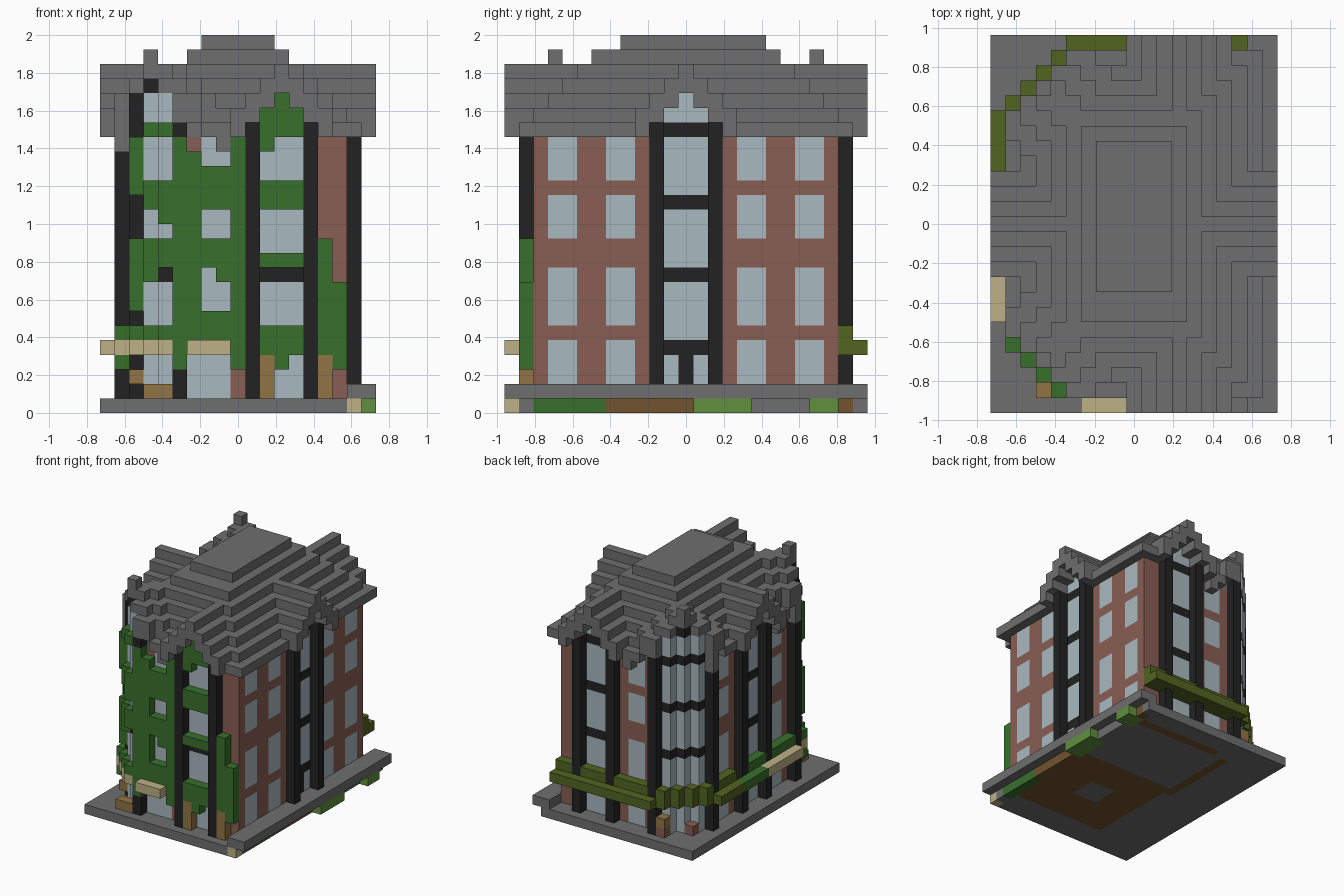
import bpy
import bmesh
from mathutils import Vector

if "Cube" in bpy.data.objects:
    bpy.data.objects.remove(bpy.data.objects["Cube"], do_unlink=True)

# part name -> (material name, colour)
PARTS = {
    "base_and_roof": ("slate_grey", "6e6e6e"),
    "brick_walls": ("brick_red", "895e54"),
    "pillars_and_bars": ("iron_black", "222222"),
    "window_glass": ("pale_glass", "a9b9bf"),
    "ivy": ("ivy_green", "38702c"),
    "back_ledge": ("olive", "526420"),
    "front_ledge": ("sandstone", "bdb187"),
    "planters": ("ochre", "917545"),
    "soil": ("soil_brown", "73532f"),
    "grass": ("grass_green", "61903e"),
}
STONE, BRICK, IRON, GLASS, IVY, OLIVE, SAND, POT, SOIL, GRASS = PARTS
NX, NY, NZ = 19, 25, 26
U = 2 / NZ
cells = {}


def block(part, i, j, k):
    """Fill an inclusive range of cells; each range is a number or a pair."""
    ri, rj, rk = [range(r[0], r[1] + 1) if isinstance(r, tuple) else (r,) for r in (i, j, k)]
    for a in ri:
        for b in rj:
            for c in rk:
                cells[a, b, c] = part


def corner(i, j):
    """Steps in from the two cut corners on the right-hand side."""
    return i + min(j, NY - 1 - j)


# wall frames: distance along the wall and depth -> grid column
SIDES = {
    "front": lambda u, d: (u, d),
    "back": lambda u, d: (u, NY - 1 - d),
    "right": lambda u, d: (d, u),
    "left": lambda u, d: (NX - 1 - d, u),
}
FLOORS = [(1, 4), (6, 9), (12, 14), (16, 18)]
BARS = (4, 9, 14, 19)

# base slab with raised kerb along the left side
block(STONE, (0, 17), (0, 24), 0)
block(SOIL, (6, 17), (7, 12), 0)
block(SOIL, (6, 16), (3, 13), 0)
block(STONE, (10, 12), (7, 9), 0)
block(SOIL, 5, (13, 21), 0)
block(SOIL, (7, 16), 22, 0)
block(SOIL, 17, 23, 0)
block(SAND, 17, 0, 0)
block(IVY, 17, (2, 6), 0)
block(GRASS, (17, 18), (13, 16), 0)
block(GRASS, (17, 18), (21, 22), 0)
block(STONE, (17, 18), (0, 24), 1)

# solid brick body
for i in range(2, 17):
    for j in range(2, 23):
        if corner(i, j) >= 6:
            block(BRICK, i, j, (1, 19))

# stepped hip roof, left open over the gable fronts
for n, k in enumerate(range(19, 25), 1):
    for i in range(n, NX - n):
        for j in range(n, NY - n):
            depth_y = min(j, NY - 1 - j)
            depth_x = min(i, NX - 1 - i)
            gable = (depth_y <= 2 and abs(i - 12) <= 2) or (depth_x <= 2 and abs(j - 12) <= 2)
            if corner(i, j) >= 8 and not gable:
                block(STONE, i, j, k)
block(STONE, (7, 11), (8, 17), 25)

# gabled bays with pillars, bars and glass
for name, at in SIDES.items():
    for w in range(-3, 4):
        for d in range(6):
            block(STONE, *at(12 + w, d), (22 - abs(w), 23 - abs(w)))
    if name != "left":
        for d in (1, 2):
            block(STONE, *at(8, d), (18 if d == 1 else 19, 19))
    for u in (11, 12, 13):
        for k in range(1, 22 if u == 12 else 21):
            block(IRON if k in BARS else GLASS, *at(u, 2), k)
    for u in (10, 14):
        block(IRON, *at(u, 1), (1, 19))
    if name == "left":
        block(IRON, *at(12, 2), (2, 3))
    # paired windows in the brick
    starts = {"left": (3, 7, 16, 20), "right": (7, 16)}.get(name, (7,))
    for u in starts:
        for floor in FLOORS:
            for v in (u, u + 1):
                block(GLASS, *at(v, 2), floor)
block(GLASS, 6, 2, (1, 3))

# cut corners: glazed steps, pillars, small gable and finial
for flip in (False, True):
    def y(j):
        return NY - 1 - j if flip else j
    for i in (2, 3, 4):
        top = 22 if i == 3 else 21
        for k in range(1, top + 1):
            block(IRON if k in BARS or k == 22 else GLASS, i, y(6 - i), k)
    if not flip:
        block(IRON, 2, 4, (1, 21))
    block(IRON, 5, y(1), (1, 19))
    block(IRON, 1, y(5), (1, 17))
    block(STONE, 1, y(5), (18, 19))
    for i in range(1, 8):
        for j in range(1, 8):
            d = abs(i - j)
            if i + j >= 6 and d <= 5:
                low = 23 if d <= 1 else 22 if d <= 3 else 20
                block(STONE, i, y(j), (low, 21 if d >= 4 else 23 if d <= 1 else 22))
                if i + j >= 7 and min(i, j) > 1:
                    block(STONE, i, y(j), (19, low))
    block(STONE, 3, y(3), 24)

# olive ledge wrapping the back
block(OLIVE, (5, 16), 24, 4)
block(OLIVE, (6, 16), 23, (4, 5))
block(OLIVE, 0, (16, 19), 4)
block(OLIVE, 1, (16, 18), (4, 5))
for i in range(1, 5):
    block(OLIVE, i, 19 + i, (4, 5))
for u in (10, 14):
    block(IRON, u, 23, (4, 5))
block(BRICK, 4, 23, 1)
block(POT, 4, 23, 2)
block(BRICK, 2, 21, 1)

# ivy patches on the front: columns then heights
ivy_patches = [
    ((5, 5), (3, 18)), ((9, 9), (3, 18)), ((6, 6), (4, 17)),
    ((7, 8), (14, 16)), ((7, 8), (10, 11)), ((8, 8), (9, 9)), ((7, 8), (4, 6)),
    ((3, 4), (19, 19)), ((3, 4), (14, 15)), ((4, 4), (13, 13)), ((3, 4), (10, 11)),
    ((3, 3), (9, 9)), ((2, 4), (5, 5)), ((2, 2), (15, 18)), ((2, 2), (7, 11)),
    ((1, 1), (3, 5)), ((11, 13), (10, 10)), ((11, 13), (14, 15)), ((11, 13), (4, 5)),
    ((11, 11), (18, 18)), ((12, 12), (3, 3)), ((11, 13), (19, 20)), ((12, 12), (21, 21)),
    ((15, 15), (4, 11)), ((16, 16), (3, 8)),
]
for (a, b), heights in ivy_patches:
    for i in range(a, b + 1):
        block(IVY, i, max(1, 5 - i), heights)
block(IVY, 0, (12, 15), 4)
block(IVY, 1, (6, 9), 5)
block(IVY, 1, (11, 13), 5)

# sandstone ledge around the front corner
block(SAND, (6, 8), 0, 4)
block(SAND, 0, (6, 11), 4)
for i in range(1, 5):
    block(SAND, i, 5 - i, 4)

# planters at the front
block(POT, 11, 1, (1, 3))
block(POT, 15, 1, (1, 3))
block(POT, (3, 4), 1, 1)
block(POT, 2, 3, 2)


def linear(code):
    vals = [int(code[n:n + 2], 16) / 255 for n in (0, 2, 4)]
    return [((v + 0.055) / 1.055) ** 2.4 if v > 0.04 else v / 12.92 for v in vals] + [1]


def build(part, mat_name, code):
    """Make one object from the exposed faces of a part's cells."""
    mat = bpy.data.materials.new(mat_name)
    mat.use_nodes = True
    mat.diffuse_color = linear(code)
    bsdf = next(n for n in mat.node_tree.nodes if n.type == "BSDF_PRINCIPLED")
    bsdf.inputs["Base Color"].default_value = linear(code)
    bm = bmesh.new()
    shift = Vector((NX / 2, NY / 2, 0))
    for cell, owner in cells.items():
        if owner != part:
            continue
        for axis in range(3):
            for sign in (-1, 1):
                step = Vector((0, 0, 0))
                step[axis] = sign
                if tuple(int(c + s) for c, s in zip(cell, step)) in cells:
                    continue
                p = Vector((0, 0, 0))
                p[(axis + 1) % 3] = 0.5
                q = step.cross(p)
                mid = Vector(cell) + Vector((0.5, 0.5, 0.5)) + step / 2 - shift
                quad = (mid + p + q, mid - p + q, mid - p - q, mid + p - q)
                bm.faces.new([bm.verts.new(v * U) for v in quad])
    bmesh.ops.remove_doubles(bm, verts=bm.verts, dist=U / 100)
    bmesh.ops.dissolve_limit(bm, angle_limit=0.01, verts=bm.verts, edges=bm.edges)
    mesh = bpy.data.meshes.new(part)
    bm.to_mesh(mesh)
    bm.free()
    mesh.materials.append(mat)
    bpy.context.scene.collection.objects.link(bpy.data.objects.new(part, mesh))


for part, (mat_name, code) in PARTS.items():
    build(part, mat_name, code)
